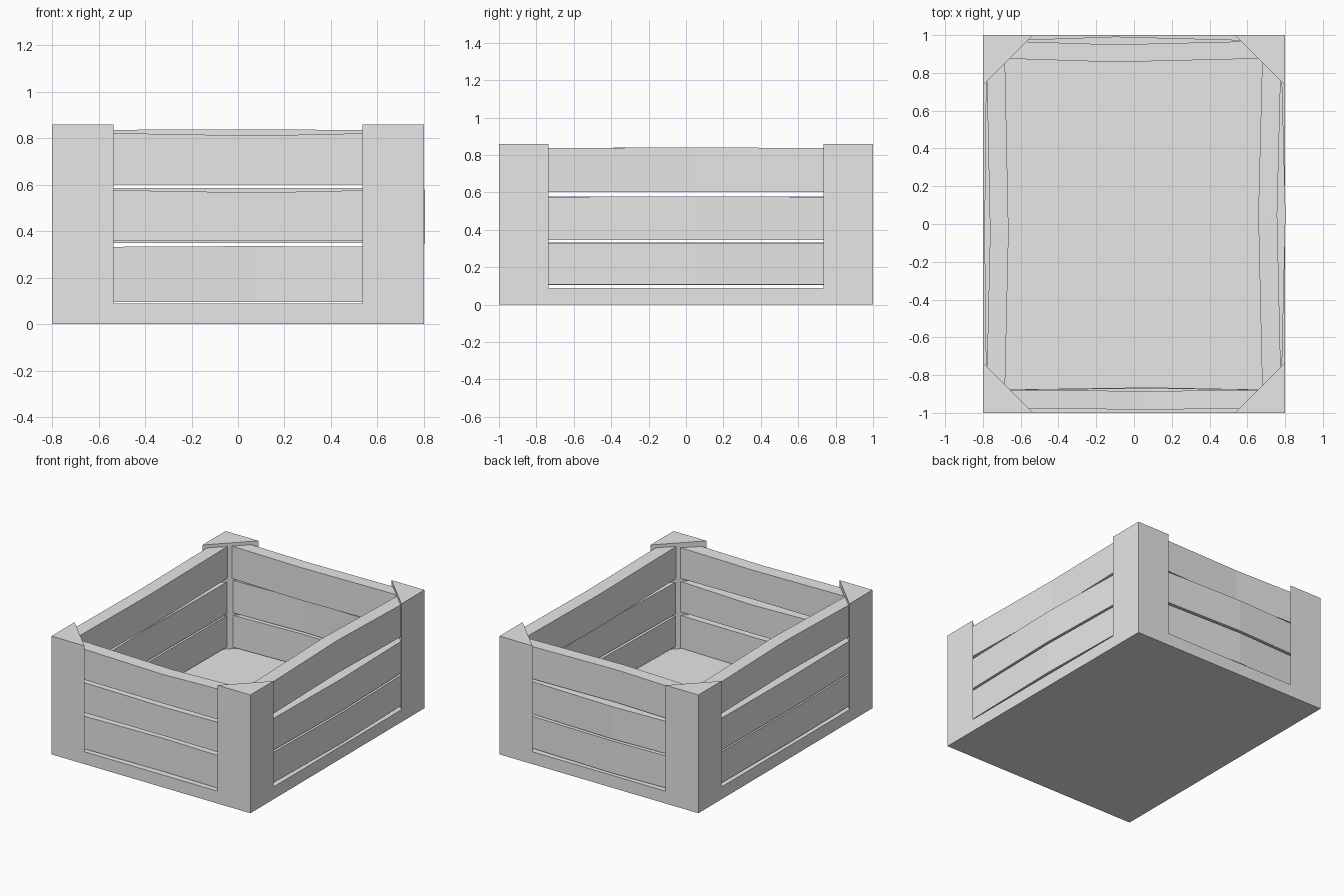
import bpy
import bmesh
from math import pi
from mathutils import Matrix

cube = bpy.data.objects.get("Cube")
if cube:
    bpy.data.objects.remove(cube, do_unlink=True)

HALF_X, HALF_Y = 0.8, 1.0
FLOOR, HEIGHT, LEG = 0.09, 0.86, 0.265

grey = bpy.data.materials.new("plain_grey")
grey.use_nodes = True
grey.diffuse_color = (0.8, 0.8, 0.8, 1)
grey.node_tree.nodes["Principled BSDF"].inputs["Base Color"].default_value = (0.8, 0.8, 0.8, 1)


def loft(name, rings, turn=0):
    """Skin a closed solid through equal rings of points."""
    bm = bmesh.new()
    loops = [[bm.verts.new(p) for p in ring] for ring in rings]
    n = len(loops[0])
    for a, b in zip(loops, loops[1:]):
        for i in range(n):
            j = (i + 1) % n
            bm.faces.new((a[i], a[j], b[j], b[i]))
    bm.faces.new(loops[0])
    bm.faces.new(loops[-1])
    bmesh.ops.recalc_face_normals(bm, faces=bm.faces)
    bm.transform(Matrix.Rotation(turn, 4, "Z"))
    mesh = bpy.data.meshes.new(name)
    bm.to_mesh(mesh)
    bm.free()
    mesh.materials.append(grey)
    bpy.context.collection.objects.link(bpy.data.objects.new(name, mesh))


def prism(name, outline, low, high):
    loft(name, [[(x, y, z) for x, y in outline] for z in (low, high)])


# Solid floor
prism("floor_board", [(-HALF_X, -HALF_Y), (HALF_X, -HALF_Y),
                      (HALF_X, HALF_Y), (-HALF_X, HALF_Y)], 0, FLOOR)

# Triangular corner posts
for sx, side in ((1, "left"), (-1, "right")):
    for sy, end in ((-1, "front"), (1, "back")):
        x, y = sx * HALF_X, sy * HALF_Y
        prism(f"{end}_{side}_post",
              [(x, y), (x - sx * LEG, y), (x, y - sy * LEG)], FLOOR, HEIGHT)


def slat(name, turn, half, outer, inner, low, high, bow, sag, mid):
    """Board along a wall, slightly bent at one middle section."""
    def ring(x, push, drop):
        return [(x, -outer - push, low), (x, -inner - push, low),
                (x, -inner - push, high + drop), (x, -outer - push, high + drop)]
    loft(name, [ring(-half, 0, 0), ring(mid, bow, sag), ring(half, 0, 0)], turn)


# Wall: turn, half length, outer and inner distance, middle,
# then bottom, top, outward bow and top sag of each slat
walls = {
    "front": (0, 0.72, 0.975, 0.877, 0.08,
              [(0.095, 0.332, -0.012, 0.004), (0.358, 0.58, -0.008, -0.014),
               (0.6, 0.825, 0.008, -0.014)]),
    "back": (pi, 0.72, 0.97, 0.877, 0.1,
             [(0.1, 0.332, 0.02, 0.003), (0.35, 0.585, 0.022, 0),
              (0.6, 0.835, -0.02, 0.003)]),
    "left": (pi / 2, 0.92, 0.78, 0.68, 0.05,
             [(0.108, 0.33, 0.02, 0), (0.345, 0.575, 0.022, 0.004),
              (0.603, 0.835, -0.022, 0.006)]),
    "right": (-pi / 2, 0.92, 0.782, 0.684, 0.05,
              [(0.105, 0.333, 0.008, 0), (0.345, 0.577, 0.01, 0),
               (0.605, 0.835, -0.02, 0.006)]),
}
for wall, (turn, half, outer, inner, mid, slats) in walls.items():
    for level, row in zip(("lower", "middle", "upper"), slats):
        slat(f"{wall}_{level}_slat", turn, half, outer, inner, *row, mid)
